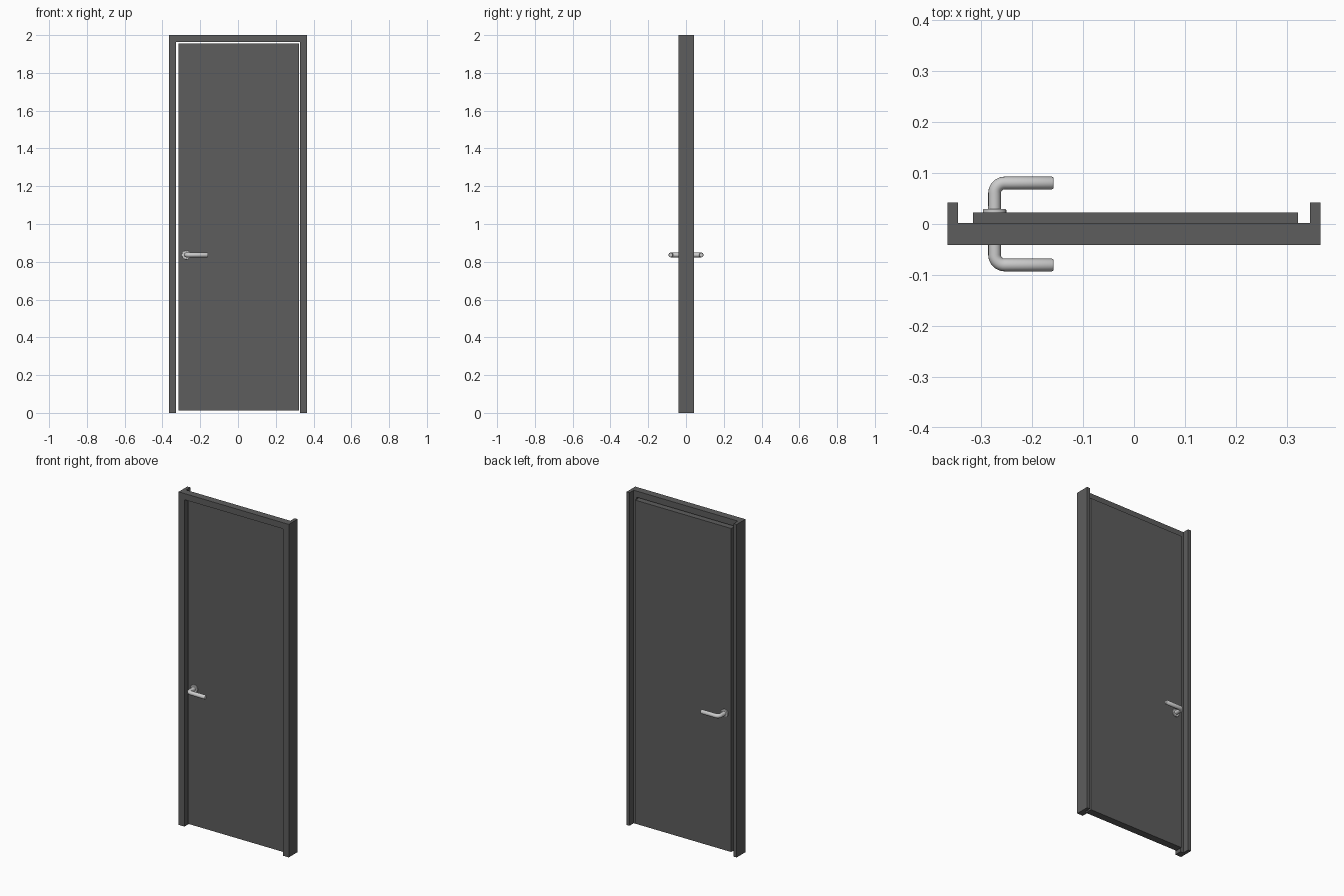
import bpy, bmesh
from math import pi, sin, cos

if "Cube" in bpy.data.objects:
    bpy.data.objects.remove(bpy.data.objects["Cube"])

dark = bpy.data.materials.new("dark_paint")
dark.diffuse_color = (0.11, 0.11, 0.11, 1)
dark.use_nodes = True
dark.node_tree.nodes["Principled BSDF"].inputs["Base Color"].default_value = dark.diffuse_color


def add_mesh(name, bm):
    bmesh.ops.recalc_face_normals(bm, faces=bm.faces[:])
    mesh = bpy.data.meshes.new(name)
    bm.to_mesh(mesh)
    bm.free()
    ob = bpy.data.objects.new(name, mesh)
    bpy.context.collection.objects.link(ob)
    return ob


def prism(name, outline, z0, z1):
    """Extrude an xy outline from z0 to z1."""
    bm = bmesh.new()
    face = bm.faces.new([bm.verts.new((x, y, z0)) for x, y in outline])
    top = bmesh.ops.extrude_face_region(bm, geom=[face])["geom"]
    for v in top:
        if isinstance(v, bmesh.types.BMVert):
            v.co.z = z1
    return add_mesh(name, bm)


def box(name, x0, x1, y0, y1, z0, z1):
    return prism(name, [(x0, y0), (x1, y0), (x1, y1), (x0, y1)], z0, z1)


def activate(ob):
    bpy.ops.object.select_all(action='DESELECT')
    ob.select_set(True)
    bpy.context.view_layer.objects.active = ob


# Frame: channel-shaped plan with rear lips, doorway cut through it
W, LIP, BACK, REAR, FRONT = 0.366, 0.346, 0.002, 0.042, -0.041
frame = prism("door_frame", [(-W, FRONT), (W, FRONT), (W, REAR), (LIP, REAR), (LIP, BACK),
                             (-LIP, BACK), (-LIP, REAR), (-W, REAR)], 0, 2)
cutter = box("doorway_cutter", -0.327, 0.327, -0.2, 0.2, -0.2, 1.963)
cutter.hide_render = True
cut = frame.modifiers.new("doorway", 'BOOLEAN')
cut.operation = 'DIFFERENCE'
cut.solver = 'EXACT'
cut.object = cutter
activate(frame)
bpy.ops.object.modifier_apply(modifier="doorway")
bpy.data.objects.remove(cutter)
frame.data.materials.append(dark)

# Door leaf
leaf = box("door_leaf", -0.316, 0.322, -0.0215, 0.0225, 0.012, 1.955)
leaf.data.materials.append(dark)

# Lever handles with round roses, one on each side
HX, HZ, R, BEND, REACH = -0.274, 0.836, 0.0125, 0.02, 0.0805


def lever(name, side):
    path = [(HX, 0.018, 1)]
    for i in range(9):
        a = i / 8 * pi / 2
        path.append((HX + BEND * (1 - cos(a)), REACH - BEND + BEND * sin(a), 1))
    path += [(-0.161, REACH, 1), (-0.158, REACH, 0.8)]
    curve = bpy.data.curves.new(name, 'CURVE')
    curve.dimensions = '3D'
    curve.bevel_depth = R
    curve.bevel_resolution = 6
    curve.use_fill_caps = True
    spline = curve.splines.new('POLY')
    spline.points.add(len(path) - 1)
    for p, (x, y, r) in zip(spline.points, path):
        p.co = (x, side * y, HZ, 1)
        p.radius = r
    ob = bpy.data.objects.new(name, curve)
    bpy.context.collection.objects.link(ob)
    activate(ob)
    bpy.ops.object.convert(target='MESH')
    bpy.ops.object.shade_smooth_by_angle(angle=0.7)


def rose(name, side):
    bpy.ops.mesh.primitive_cylinder_add(vertices=32, radius=0.023, depth=0.008,
                                        location=(HX, side * 0.025, HZ), rotation=(pi / 2, 0, 0))
    ob = bpy.context.object
    ob.name = name
    bev = ob.modifiers.new("edge", 'BEVEL')
    bev.width = 0.0015
    bev.segments = 2
    bpy.ops.object.shade_smooth_by_angle(angle=0.7)


for label, side in (("front", -1), ("back", 1)):
    lever(label + "_lever", side)
    rose(label + "_rose", side)
